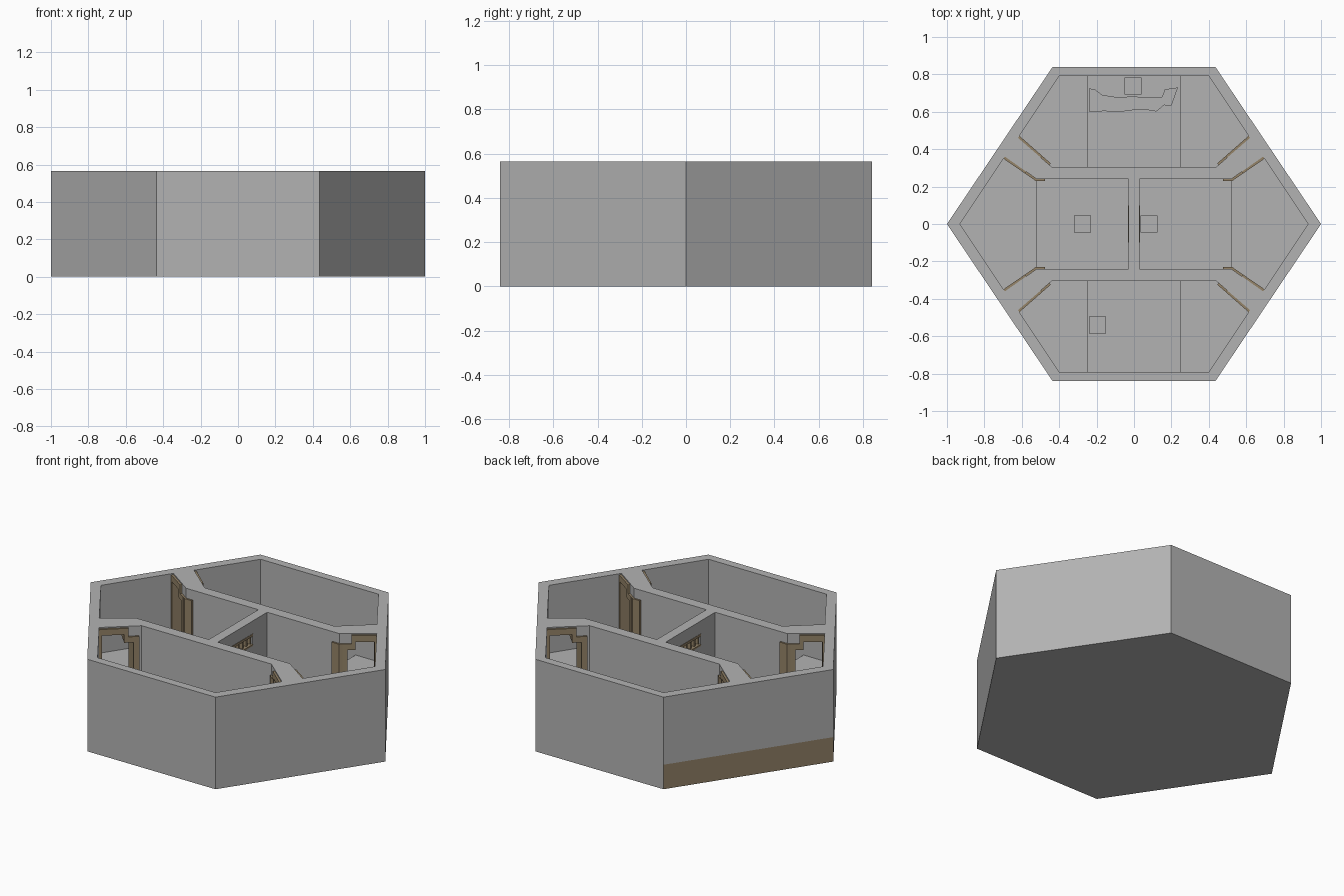
import bpy, bmesh, random
from mathutils import Vector

if "Cube" in bpy.data.objects:
    bpy.data.objects.remove(bpy.data.objects["Cube"])

random.seed(4)
H, FLOOR, PIT = 0.565, 0.15, 0.02


def material(name, col):
    m = bpy.data.materials.new(name)
    m.diffuse_color = (*col, 1)
    m.use_nodes = True
    m.node_tree.nodes["Principled BSDF"].inputs["Base Color"].default_value = m.diffuse_color
    return m


STONE = material("grey_stone", (0.45, 0.45, 0.45))
WOOD = material("brown_trim", (0.30, 0.23, 0.14))


def loft(name, loop_a, loop_b, mat):
    """Closed solid between two matching loops of points."""
    bm = bmesh.new()
    a = [bm.verts.new(p) for p in loop_a]
    b = [bm.verts.new(p) for p in loop_b]
    bm.faces.new(a)
    bm.faces.new(b[::-1])
    n = len(a)
    for i in range(n):
        bm.faces.new((a[i], b[i], b[(i + 1) % n], a[(i + 1) % n]))
    bmesh.ops.recalc_face_normals(bm, faces=bm.faces)
    me = bpy.data.meshes.new(name)
    bm.to_mesh(me)
    bm.free()
    me.materials.append(mat)
    ob = bpy.data.objects.new(name, me)
    bpy.context.collection.objects.link(ob)
    return ob


def prism(name, outline, z0, z1, mat=STONE):
    return loft(name, [(x, y, z0) for x, y in outline],
                [(x, y, z1) for x, y in outline], mat)


def box(name, x0, x1, y0, y1, z0, z1, mat=STONE):
    return prism(name, [(x0, y0), (x1, y0), (x1, y1), (x0, y1)], z0, z1, mat)


def flip(outline, sx, sy):
    return [(x * sx, y * sy) for x, y in outline]


def cut(target, cutter):
    """Subtract the cutter, then remove it."""
    cutter.hide_render = True
    mod = target.modifiers.new("cut", 'BOOLEAN')
    mod.operation, mod.solver, mod.object = 'DIFFERENCE', 'EXACT', cutter
    bpy.context.view_layer.objects.active = target
    bpy.ops.object.modifier_apply(modifier=mod.name)
    bpy.data.objects.remove(cutter)


# hexagonal block, with the base band of its back left side in brown
hexagon = [(-1, 0), (-0.435, 0.84), (0.435, 0.84), (1, 0), (0.435, -0.84), (-0.435, -0.84)]
walls = prism("hexagon_walls", hexagon, 0, H)
walls.data.materials.append(WOOD)
bm = bmesh.new()
bm.from_mesh(walls.data)
bmesh.ops.bisect_plane(bm, geom=bm.verts[:] + bm.edges[:] + bm.faces[:],
                       plane_co=(0, 0, FLOOR), plane_no=(0, 0, 1))
for f in bm.faces:
    if f.normal.x < -0.3 and f.normal.y > 0.3 and f.calc_center_median().z < FLOOR:
        f.material_index = 1
bm.to_mesh(walls.data)
bm.free()

# hollow out the four rooms
end_room = [(-0.40, 0.79), (0.40, 0.79), (0.62, 0.46), (0.44, 0.305), (-0.44, 0.305), (-0.62, 0.46)]
side_room = [(0.93, 0), (0.69, 0.36), (0.52, 0.24), (0.03, 0.24), (0.03, -0.24), (0.52, -0.24), (0.69, -0.36)]
for s in (1, -1):
    cut(walls, prism("end_room_cutter", flip(end_room, 1, s), PIT, H + 0.2))
    cut(walls, prism("side_room_cutter", flip(side_room, s, 1), PIT, H + 0.2))

# raised landings beside the square central floors
side_landing = [(0.93, 0), (0.69, 0.36), (0.52, 0.24), (0.52, -0.24), (0.69, -0.36)]
end_landing = [(0.245, 0.79), (0.40, 0.79), (0.62, 0.46), (0.44, 0.305), (0.245, 0.305)]
for sx in (1, -1):
    prism("side_landing", flip(side_landing, sx, 1), PIT, FLOOR)
    for sy in (1, -1):
        prism("end_landing", flip(end_landing, sx, sy), PIT, FLOOR)

# doorways through the diagonal walls: (position along wall, height) profiles
A0, A1 = Vector((0.44, 0.305)), Vector((0.62, 0.46))
B0, B1 = Vector((0.52, 0.24)), Vector((0.69, 0.36))
opening = [(0.14, FLOOR), (0.14, 0.49), (0.37, 0.49), (0.37, 0.535), (0.97, 0.535), (0.97, FLOOR)]
arch = [(0.07, FLOOR), (0.07, 0.505), (0.32, 0.505), (0.32, 0.558), (1, 0.558), (1, FLOOR),
        (0.94, FLOOR), (0.94, 0.52), (0.42, 0.52), (0.42, 0.47), (0.2, 0.47), (0.2, FLOOR)]


def across_wall(profile, s, sx, sy):
    pts = []
    for t, z in profile:
        p = A0.lerp(A1, t).lerp(B0.lerp(B1, t), s)
        pts.append((p.x * sx, p.y * sy, z))
    return pts


for sx in (1, -1):
    for sy in (1, -1):
        cut(walls, loft("door_cutter", across_wall(opening, -0.3, sx, sy),
                        across_wall(opening, 1.3, sx, sy), STONE))
        loft("door_frame", across_wall(arch, -0.11, sx, sy),
             across_wall(arch, 1.11, sx, sy), WOOD)
        # trim wrapping round the corner in the side rooms
        corner = [(0.475, 0.242), (0.475, 0.229), (0.525, 0.229), (0.545, 0.246), (0.535, 0.258), (0.52, 0.242)]
        prism("corner_trim", flip(corner, sx, sy), FLOOR, 0.505, WOOD)

# barred window in the middle wall
cut(walls, box("window_cutter", -0.05, 0.05, -0.1, 0.1, 0.415, 0.485))
box("window_lintel", -0.032, 0.032, -0.1, 0.1, 0.472, 0.487, WOOD)
box("window_sill", -0.032, 0.032, -0.1, 0.1, 0.413, 0.423, WOOD)
for i in range(6):
    y = -0.094 + i * 0.0376
    box("window_bar", -0.02, 0.02, y - 0.005, y + 0.005, 0.42, 0.475, WOOD)

# square blocks on the room floors
for x, y in ((-0.275, 0), (0.08, 0), (-0.005, 0.738), (-0.195, -0.54)):
    box("floor_block", x - 0.046, x + 0.046, y - 0.046, y + 0.046, PIT, 0.11)

# broken ledge of rubble in the back room
front = [(-0.24 + 0.04 * i, 0.605 + (0.03 if i > 9 else 0) + random.uniform(-0.006, 0.006)) for i in range(12)]
back = [(0.235, 0.73), (0.165, 0.72), (0.15, 0.68), (0.08, 0.675), (0, 0.682), (-0.09, 0.678),
        (-0.17, 0.69), (-0.21, 0.72), (-0.24, 0.725)]
prism("rubble_ledge", front + back, PIT, 0.08)
